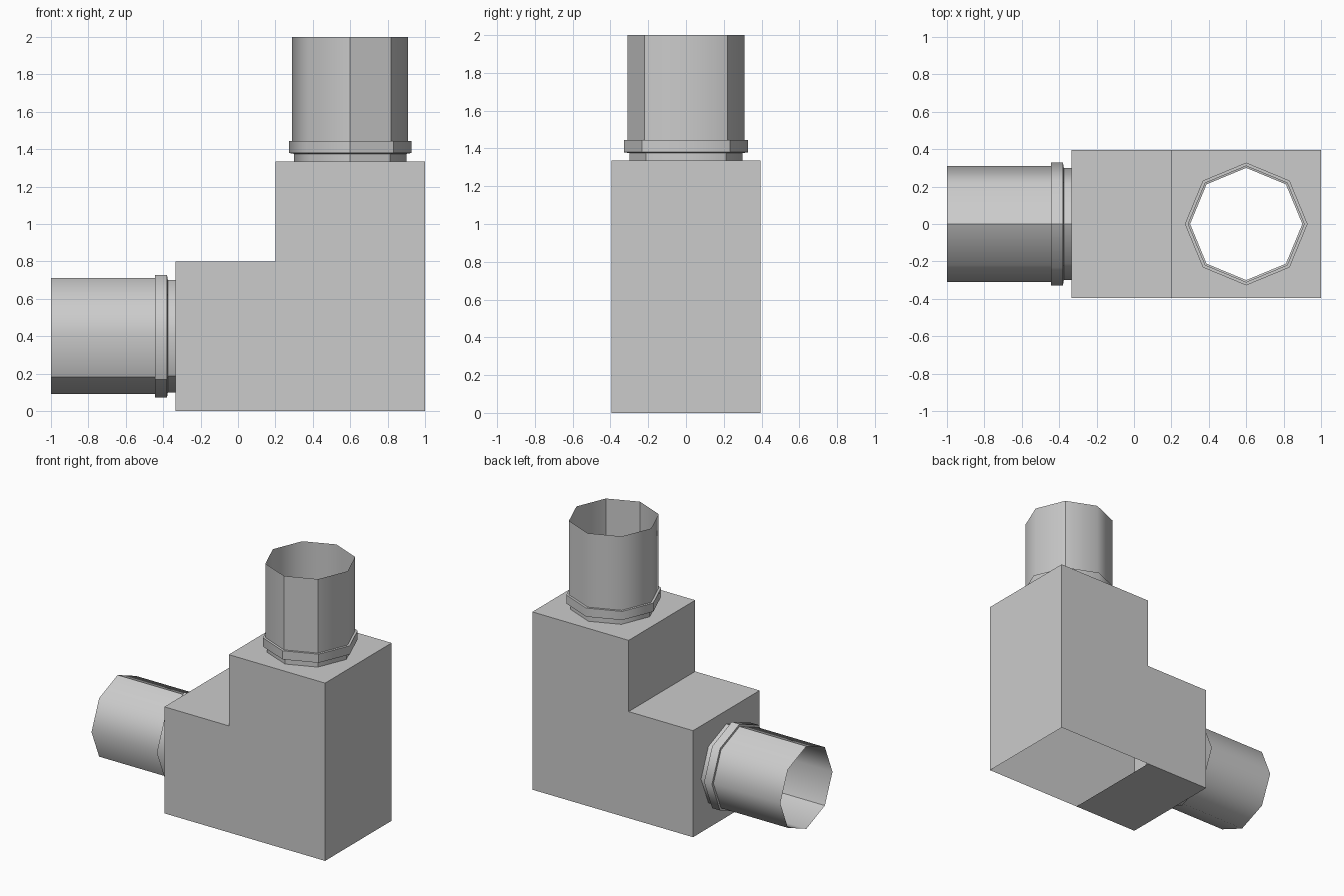
import bpy, bmesh, math
from mathutils import Matrix, Vector

if "Cube" in bpy.data.objects:
    bpy.data.objects.remove(bpy.data.objects["Cube"])

HALF_Y = 0.395     # half depth of the elbow body
NECK_R = 0.30      # radius of the openings in the body
SIDES = 8

# Local z of each frame points out of the elbow along the pipe
UP = Matrix.Translation((0.6, 0, 1.335))
SIDE = Matrix.Translation((-0.335, 0, 0.4)) @ Matrix.Rotation(-math.pi / 2, 4, 'Y')


def circle(r, z):
    return [Vector((r * math.cos(i * math.tau / SIDES), r * math.sin(i * math.tau / SIDES), z))
            for i in range(SIDES)]


def finish(bm, name):
    bmesh.ops.recalc_face_normals(bm, faces=bm.faces)
    mesh = bpy.data.meshes.new(name)
    bm.to_mesh(mesh)
    bm.free()
    obj = bpy.data.objects.new(name, mesh)
    bpy.context.collection.objects.link(obj)
    return obj


def holed_wall(bm, frame):
    """Square wall with an octagonal opening."""
    hole = [bm.verts.new(frame @ p) for p in circle(NECK_R, 0)]
    corners = [bm.verts.new(frame @ Vector((x * 0.4, y * HALF_Y, 0)))
               for x, y in ((1, 1), (-1, 1), (-1, -1), (1, -1))]
    for q in range(4):
        a, b, c = (hole[(2 * q + k) % SIDES] for k in range(3))
        bm.faces.new((corners[q], b, a))
        bm.faces.new((corners[q], c, b))
        bm.faces.new((corners[q], corners[(q + 1) % 4], c))


def pipe(name, frame, sharp_seams):
    """Thin open pipe: neck, raised collar, then sleeve."""
    profile = [(0.30, 0), (0.30, 0.04), (0.328, 0.045), (0.328, 0.11), (0.31, 0.11), (0.31, 0.665)]
    bm = bmesh.new()
    rings = [[bm.verts.new(frame @ p) for p in circle(r, z)] for r, z in profile]
    for lo, hi in zip(rings, rings[1:]):
        for i in range(SIDES):
            j = (i + 1) % SIDES
            bm.faces.new((lo[i], lo[j], hi[j], hi[i])).smooth = True
        for i in sharp_seams:
            bm.edges.get((lo[i], hi[i])).smooth = False
    for ring in rings:
        for i in range(SIDES):
            bm.edges.get((ring[i], ring[(i + 1) % SIDES])).smooth = False
    return finish(bm, name)


# L-shaped hollow body, open underneath the upright half
bm = bmesh.new()
outline = [(0.2, 0), (1, 0), (1, 1.335), (0.2, 1.335), (0.2, 0.8), (-0.335, 0.8), (-0.335, 0)]
front = [bm.verts.new((x, -HALF_Y, z)) for x, z in outline]
back = [bm.verts.new((x, HALF_Y, z)) for x, z in outline]
bm.faces.new(front)
bm.faces.new(back[::-1])
for i in (1, 3, 4, 6):    # right wall, step wall, step top, partial floor
    j = (i + 1) % 7
    bm.faces.new((front[i], back[i], back[j], front[j]))
holed_wall(bm, UP)
holed_wall(bm, SIDE)
bmesh.ops.remove_doubles(bm, verts=bm.verts, dist=0.002)
finish(bm, "elbow_body")

# The two pipe stubs
pipe("upright_pipe", UP, (1, 6, 7))
pipe("side_pipe", SIDE, (0, 5))
